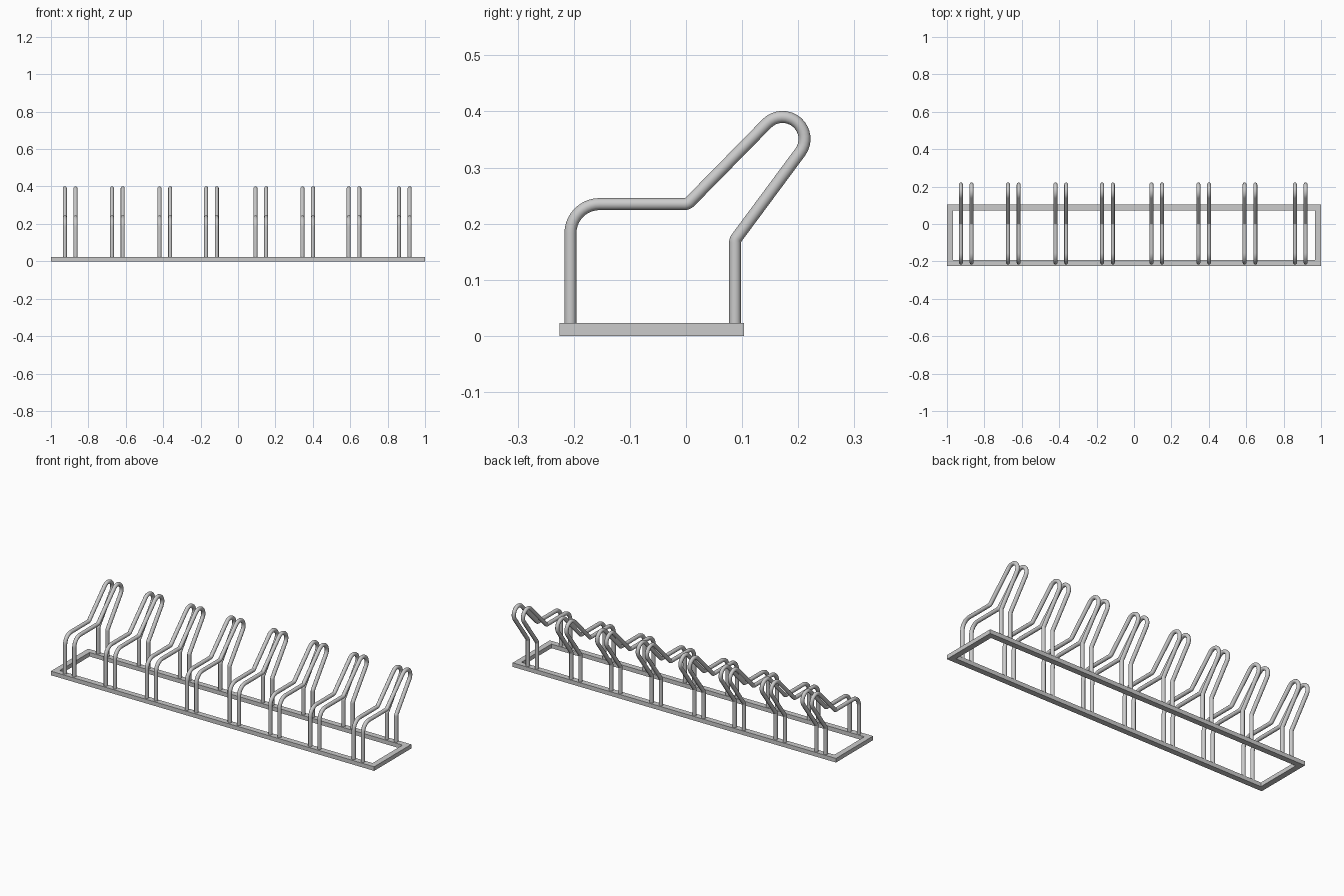
import bpy, bmesh, math
from mathutils import Vector

if "Cube" in bpy.data.objects:
    bpy.data.objects.remove(bpy.data.objects["Cube"])

TUBE_R = 0.0107
BASE_H = 0.023
BAR_W = 0.032
Y0, Y1 = -0.225, 0.103


def fillet(a, corner, b, radius, steps):
    """Points of a rounded bend at corner between a and b (2D)."""
    u, v = (a - corner).normalized(), (b - corner).normalized()
    half = u.angle(v) / 2
    centre = corner + (u + v).normalized() * radius / math.sin(half)
    reach = radius / math.tan(half)
    s, e = corner + u * reach - centre, corner + v * reach - centre
    a0 = math.atan2(s.y, s.x)
    turn = (math.atan2(e.y, e.x) - a0 + math.pi) % (2 * math.pi) - math.pi
    return [centre + radius * Vector((math.cos(a0 + turn * i / steps),
                                      math.sin(a0 + turn * i / steps)))
            for i in range(steps + 1)]


# Side profile of one bent tube, in (y, z)
eye, eye_r = Vector((0.172, 0.351)), 0.0393
arc = []
for i in range(17):
    t = math.radians(135 + (-36.6 - 135) * i / 16)
    arc.append(eye + eye_r * Vector((math.cos(t), math.sin(t))))
foot_front, foot_back = Vector((-0.206, 0.01)), Vector((0.0875, 0.01))
shoulder, dip, knee = Vector((-0.206, 0.235)), Vector((0.003, 0.235)), Vector((0.0875, 0.171))
path = [foot_front]
path += fillet(foot_front, shoulder, dip, 0.052, 10)
path += fillet(shoulder, dip, arc[0], 0.014, 4)
path += arc
path += fillet(arc[-1], knee, foot_back, 0.014, 4)
path.append(foot_back)

tube = bpy.data.curves.new("wheel_hoop", 'CURVE')
tube.dimensions = '3D'
tube.bevel_depth = TUBE_R
tube.bevel_resolution = 4
tube.use_fill_caps = True
spline = tube.splines.new('POLY')
spline.points.add(len(path) - 1)
for p, q in zip(spline.points, path):
    p.co = (0, q.x, q.y, 1)

# Pairs of tubes, one pair per wheel slot
slots = [-0.897, -0.645, -0.391, -0.142, 0.122, 0.373, 0.620, 0.889]
for n, x in enumerate(slots, 1):
    for side, dx in (("left", -0.0285), ("right", 0.0285)):
        hoop = bpy.data.objects.new(f"wheel_hoop_{n}_{side}", tube)
        hoop.location.x = x + dx
        bpy.context.collection.objects.link(hoop)

# Flat rectangular base frame with mitred corners
bm = bmesh.new()
rings = []
for inset in (0, BAR_W):
    xo, ya, yb = 1 - inset, Y0 + inset, Y1 - inset
    rings.append([bm.verts.new((x, y, 0)) for x, y in
                  ((-xo, ya), (xo, ya), (xo, yb), (-xo, yb))])
outer, inner = rings
faces = [bm.faces.new((outer[i], outer[(i + 1) % 4], inner[(i + 1) % 4], inner[i]))
         for i in range(4)]
top = bmesh.ops.extrude_face_region(bm, geom=faces, use_keep_orig=True)["geom"]
bmesh.ops.translate(bm, vec=(0, 0, BASE_H),
                    verts=[g for g in top if isinstance(g, bmesh.types.BMVert)])
bmesh.ops.recalc_face_normals(bm, faces=bm.faces)
mesh = bpy.data.meshes.new("base_frame")
bm.to_mesh(mesh)
bm.free()
bpy.context.collection.objects.link(bpy.data.objects.new("base_frame", mesh))
